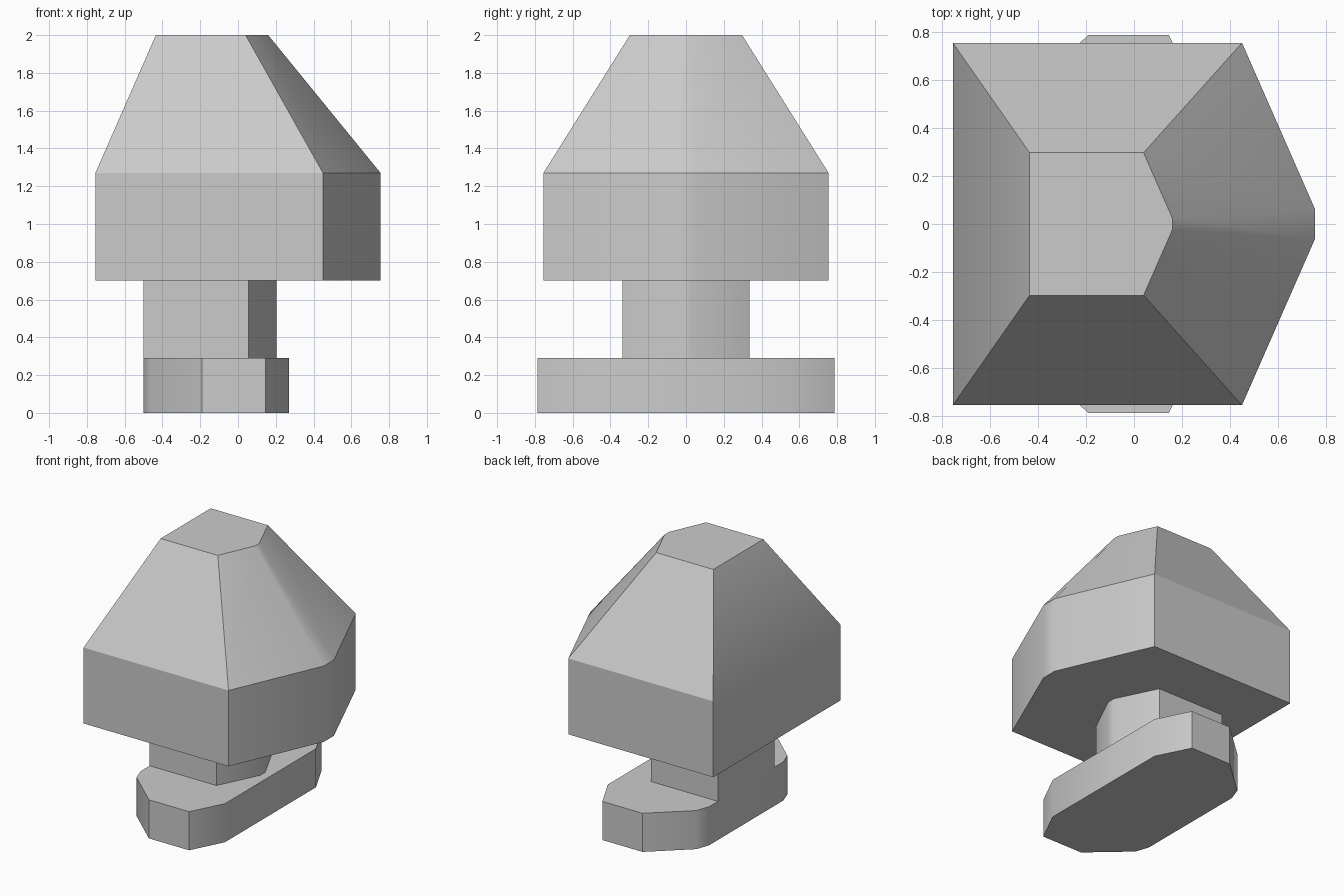
import bpy, bmesh, math

cube = bpy.data.objects.get("Cube")
if cube:
    bpy.data.objects.remove(cube, do_unlink=True)

grey = bpy.data.materials.new("plain grey")
grey.use_nodes = True
colour = (0.6, 0.6, 0.6, 1)
grey.diffuse_color = colour
grey.node_tree.nodes["Principled BSDF"].inputs["Base Color"].default_value = colour


def mirrored(half):
    """Closed outline from its -y half, listed from low x to high x."""
    return half + [(x, -y) for x, y in reversed(half)]


def loft(name, sections):
    """Closed solid through (height, half outline) sections, bottom first."""
    bm = bmesh.new()
    rings = [[bm.verts.new((x, y, z)) for x, y in mirrored(half)]
             for z, half in sections]
    bm.faces.new(rings[0][::-1])
    bm.faces.new(rings[-1])
    for low, high in zip(rings, rings[1:]):
        for i in range(len(low)):
            j = (i + 1) % len(low)
            bm.faces.new((low[i], low[j], high[j], high[i]))
    bmesh.ops.recalc_face_normals(bm, faces=bm.faces)
    mesh = bpy.data.meshes.new(name)
    bm.to_mesh(mesh)
    bm.free()
    mesh.materials.append(grey)
    obj = bpy.data.objects.new(name, mesh)
    bpy.context.collection.objects.link(obj)
    bpy.ops.object.select_all(action='DESELECT')
    obj.select_set(True)
    bpy.context.view_layer.objects.active = obj
    bpy.ops.object.shade_smooth_by_angle(angle=math.radians(30))


# Long foot plate with cut corners
foot = [(-0.5, -0.44), (-0.465, -0.54), (-0.19, -0.787),
        (0.145, -0.787), (0.27, -0.54)]
loft("foot_plate", [(0, foot), (0.29, foot)])

# Narrow neck, pointed on one side
neck = [(-0.5, -0.335), (0.055, -0.335), (0.205, -0.03)]
loft("neck", [(0.29, neck), (0.7, neck)])

# Wide head, straight below and tapering to a flat top
head = [(-0.755, -0.755), (0.45, -0.755), (0.755, -0.06)]
crown = [(-0.435, -0.297), (0.04, -0.297), (0.16, -0.024)]
loft("head", [(0.7, head), (1.27, head), (2, crown)])
